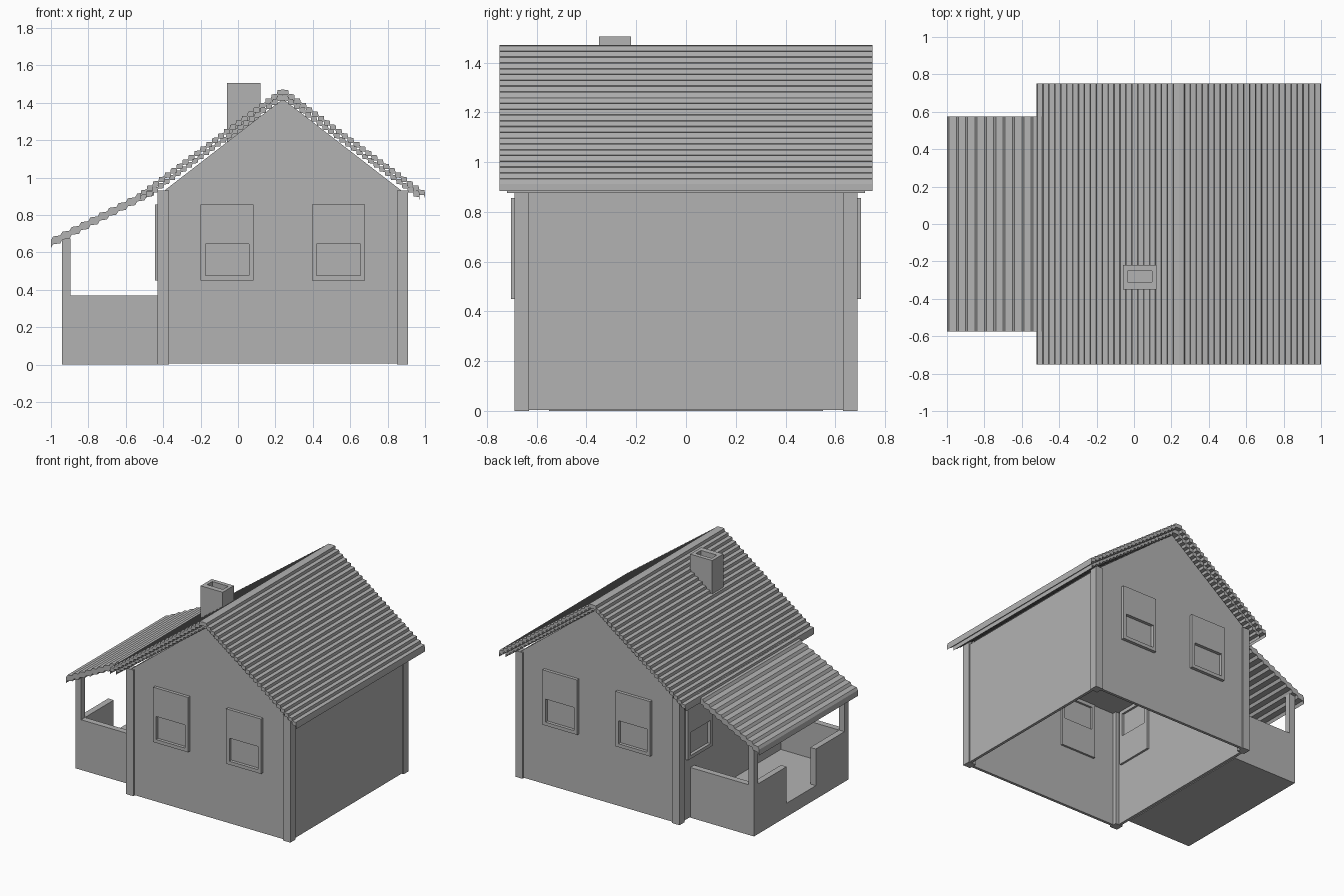
import bpy
import bmesh

if "Cube" in bpy.data.objects:
    bpy.data.objects.remove(bpy.data.objects["Cube"])

GREY = (0.45, 0.45, 0.45, 1.0)
mat = bpy.data.materials.new("plain grey")
mat.use_nodes = True
mat.diffuse_color = GREY
mat.node_tree.nodes["Principled BSDF"].inputs["Base Color"].default_value = GREY


def finish(name, bm):
    """Turn a bmesh into a flat-shaded grey object."""
    bmesh.ops.recalc_face_normals(bm, faces=bm.faces)
    mesh = bpy.data.meshes.new(name)
    bm.to_mesh(mesh)
    bm.free()
    mesh.materials.append(mat)
    obj = bpy.data.objects.new(name, mesh)
    bpy.context.collection.objects.link(obj)
    return obj


def add_box(bm, xs, ys, zs):
    verts = bmesh.ops.create_cube(bm, size=1)["verts"]
    for v in verts:
        for axis, span in enumerate((xs, ys, zs)):
            lo, hi = min(span), max(span)
            v.co[axis] = (lo + hi) / 2 + v.co[axis] * (hi - lo)


def box(name, xs, ys, zs):
    bm = bmesh.new()
    add_box(bm, xs, ys, zs)
    return finish(name, bm)


def extrude_y(name, profile, y0, y1):
    """Extrude an (x, z) outline along y."""
    bm = bmesh.new()
    face = bm.faces.new([bm.verts.new((x, y0, z)) for x, z in profile])
    new = bmesh.ops.extrude_face_region(bm, geom=[face])["geom"]
    for v in new:
        if isinstance(v, bmesh.types.BMVert):
            v.co.y = y1
    return finish(name, bm)


def stairs(x0, z0, x1, z1, count, slant):
    """Points of a stepped slope going down from (x0, z0) to (x1, z1)."""
    dx, dz = (x1 - x0) / count, (z1 - z0) / count
    pts = [(x0, z0)]
    for i in range(count):
        pts.append((x0 + (i + 1 - slant) * dx, z0 + (i + slant) * dz))
        pts.append((x0 + (i + 1) * dx, z0 + (i + 1) * dz))
    return pts


def slab(top, drop):
    return top + [(x, z - drop) for x, z in reversed(top)]


# House shell: gable walls, side walls, ceiling and corner posts
L, R, D, T = -0.42, 0.90, 0.68, 0.02
RIDGE = 0.24
gable = [(L, 0.005), (R, 0.005), (R, 0.91), (RIDGE, 1.42), (L, 0.91)]
for side, label in ((-1, "front"), (1, "back")):
    extrude_y(label + "_gable_wall", gable, side * D, side * (D - T))
    for x0, x1, hand in ((-0.43, -0.37, "right"), (0.85, 0.91, "left")):
        box(f"{label}_{hand}_corner_post", (x0, x1),
            (side * 0.63, side * 0.69), (0, 0.93))
box("left_wall", (R - T, R), (-D + T, D - T), (0.005, 0.91))
box("right_wall", (L, L + T), (-D + T, D - T), (0.005, 0.91))
box("ceiling", (L + T, R - T), (-D + T, D - T), (0.86, 0.88))

# Main roof: stepped tiles over a slightly shorter stepped underlayer
HALF, STEPS = 0.76, 24


def gable_roof(name, half, apex, eave, drop, reach):
    right = stairs(RIDGE, apex, RIDGE + half, eave, STEPS, 0.1)
    left = [(2 * RIDGE - x, z) for x, z in reversed(right[1:])]
    extrude_y(name, slab(left + right, drop), -reach, reach)


gable_roof("main_roof_tiles", HALF, 1.47, 0.912, 0.028, 0.75)
gable_roof("main_roof_underlayer", HALF - 0.03, 1.44, 0.904, 0.028, 0.72)

# Porch roof with broader steps
porch_top = stairs(-0.45, 0.945, -1.0, 0.665, 11, 0.22)
extrude_y("porch_roof", slab(porch_top, 0.042), -0.575, 0.575)

# Chimney: four walls round a shallow flue
bm = bmesh.new()
for xs, ys in (((-0.06, -0.035), (-0.35, -0.22)),
               ((0.095, 0.12), (-0.35, -0.22)),
               ((-0.035, 0.095), (-0.35, -0.31)),
               ((-0.035, 0.095), (-0.25, -0.22))):
    add_box(bm, xs, ys, (1.12, 1.505))
add_box(bm, (-0.035, 0.095), (-0.31, -0.25), (1.12, 1.44))
finish("chimney", bm)


# Sash windows: one plate outside with a lower opening, one inside with an upper
def window(name, mid, plane, facing, along_x):
    lo, hi, bottom, top, rim = mid - 0.142, mid + 0.142, 0.45, 0.855, 0.025
    bm = bmesh.new()
    layers = (((plane, plane + facing * 0.023), (0.475, 0.645)),
              ((plane - facing * T, plane - facing * (T + 0.015)), (0.66, 0.83)))
    for depth, (h0, h1) in layers:
        for span, zs in (((lo, hi), (bottom, h0)), ((lo, hi), (h1, top)),
                         ((lo, lo + rim), (h0, h1)), ((hi - rim, hi), (h0, h1))):
            if along_x:
                add_box(bm, span, depth, zs)
            else:
                add_box(bm, depth, span, zs)
    finish(name, bm)


for side, label in ((-1, "front"), (1, "back")):
    window(label + "_right_window", -0.058, side * D, side, True)
    window(label + "_left_window", 0.538, side * D, side, True)
    window(label + "_porch_window", side * 0.465, L, -1, False)

# Porch: floor, low walls with a central entry, and corner posts
PX, PY, PT = -0.94, 0.55, 0.045
box("porch_floor", (PX, L), (-PY, PY), (0, 0.1))
for side, label in ((-1, "front"), (1, "back")):
    box(label + "_porch_wall", (PX, L), (side * PY, side * (PY - PT)), (0, 0.37))
    box(label + "_porch_entry_wall", (PX, PX + PT),
        (side * 0.17, side * (PY - PT)), (0, 0.37))
    box(label + "_porch_post", (PX, PX + PT),
        (side * PY, side * (PY - PT)), (0.37, 0.675))
